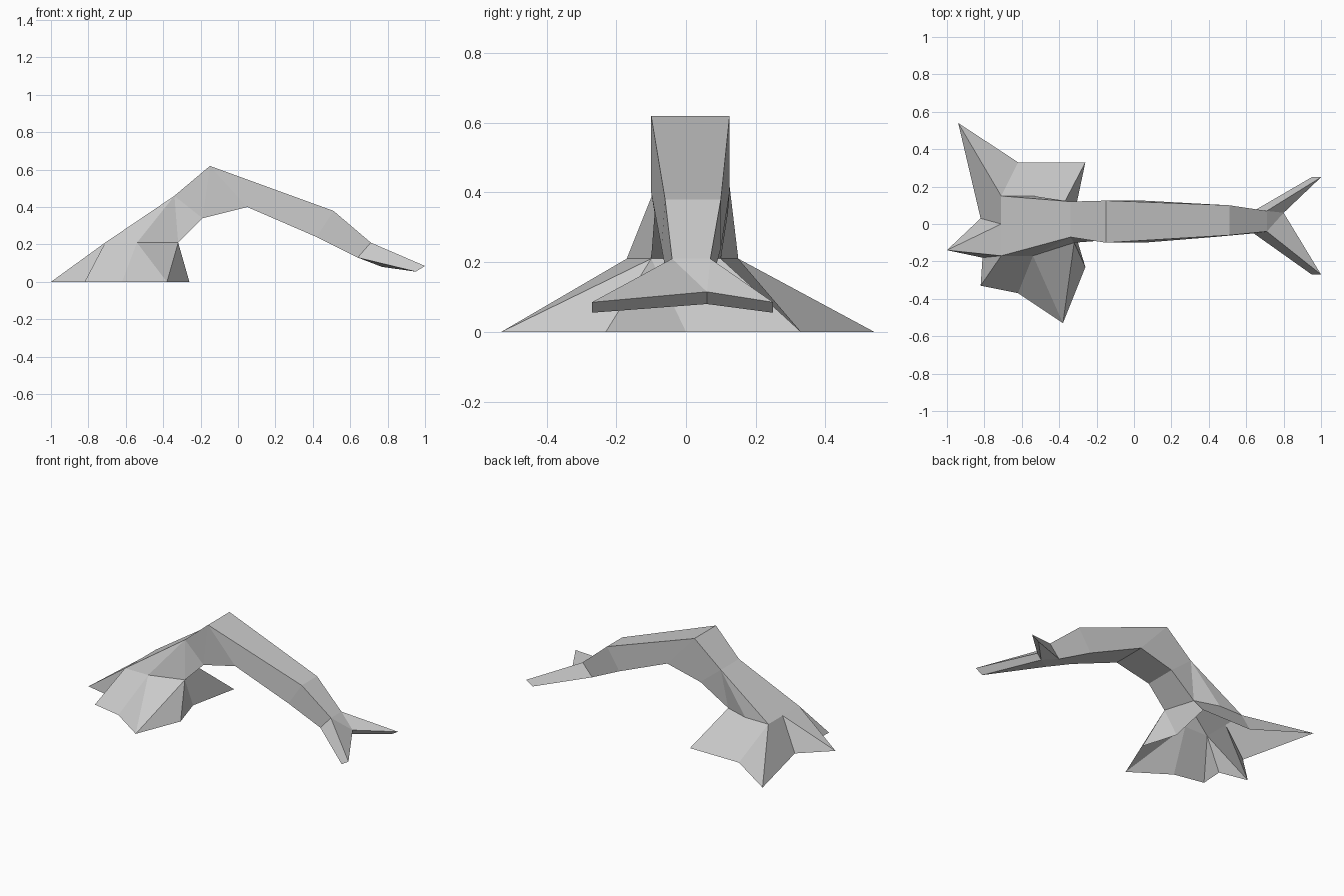
import bpy

cube = bpy.data.objects.get("Cube")
if cube:
    bpy.data.objects.remove(cube)

grey = bpy.data.materials.new("plain grey")
grey.use_nodes = True
color = (0.6, 0.6, 0.6, 1)
grey.diffuse_color = color
grey.node_tree.nodes["Principled BSDF"].inputs["Base Color"].default_value = color


def add_part(name, verts, faces):
    """Create a flat-shaded part from outward-wound faces."""
    mesh = bpy.data.meshes.new(name)
    mesh.from_pydata(verts, [], faces)
    mesh.materials.append(grey)
    mesh.update()
    part = bpy.data.objects.new(name, mesh)
    bpy.context.collection.objects.link(part)
    return part


# Arched body: spine and belly profiles as x, z, near y, far y, far x shift
spine = [(-.71, .21, -.17, .15, 0), (-.34, .46, -.07, .12, 0), (-.15, .62, -.1, .125, 0),
         (.51, .38, -.06, .1, 0), (.71, .21, -.04, .07, 0)]
belly = [(-.54, .21, -.17, .15, 0), (-.32, .21, -.1, .1, -.06), (-.19, .34, -.09, .12, 0),
         (.05, .4, -.1, .125, 0), (.42, .24, -.07, .1, 0), (.64, .13, -.05, .07, 0)]
profile = spine + belly
count = len(profile)
near = [(x, y, z) for x, z, y, _, _ in profile]
far = [(x + shift, y, z) for x, z, _, y, shift in profile]
T, B = range(len(spine)), range(len(spine), count)
sides = [(T[0], B[0], T[1]), (B[0], B[1], T[1]), (T[1], B[1], B[2]), (T[1], B[2], T[2]),
         (T[2], B[2], B[3]), (T[2], B[3], B[4], T[3]), (T[3], B[4], B[5], T[4])]
faces = list(sides)
faces += [tuple(i + count for i in reversed(face)) for face in sides]
faces += [(i, i + 1, i + 1 + count, i + count) for i in T[:-1]]
faces += [(i + count, i + 1 + count, i + 1, i) for i in B[1:-1]]
add_part("arched_body", near + far, faces)

# Flared base: ragged skirt, open below, hung from a raised rim
rim = [(-.71, -.17), (-.54, -.17), (-.32, -.1), (-.38, .1), (-.54, .15), (-.71, .15), (-.71, 0)]
ground = [(-1, -.14), (-.81, -.18), (-.82, -.33), (-.62, -.37), (-.38, -.53), (-.26, -.23),
          (-.33, 0), (-.26, .33), (-.62, .33), (-.94, .54), (-.82, .03)]
# Each step pairs a ground point with the rim point above it
steps = [(0, 0), (1, 0), (2, 0), (3, 1), (4, 1), (4, 2), (5, 2), (6, 2), (7, 3),
         (8, 5), (9, 5), (10, 6), (11, 6), (11, 7)]
low, high = len(ground), len(rim)
faces = []
for (g, r), (g_next, r_next) in zip(steps, steps[1:]):
    loop = [g % low, g_next % low]
    loop += [low + i % high for i in range(r_next, r - 1, -1)]
    faces.append(tuple(dict.fromkeys(loop)))
add_part("flared_base", [(x, y, 0) for x, y in ground] + [(x, y, .21) for x, y in rim], faces)

# Forked tail: upper and lower outlines joined by walls
upper = [(.71, -.04, .21), (1, -.27, .085), (.8, .06, .115), (1, .25, .085), (.71, .07, .21)]
lower = [(.64, -.05, .13), (.95, -.27, .055), (.77, .06, .08), (.95, .25, .055), (.64, .07, .13)]
size = len(upper)
fan = [(0, 1, 2), (0, 2, 4), (2, 3, 4)]
faces = fan + [tuple(i + size for i in reversed(face)) for face in fan]
faces += [(i, i + size, i + 1 + size, i + 1) for i in range(size - 1)]
add_part("forked_tail", upper + lower, faces)
